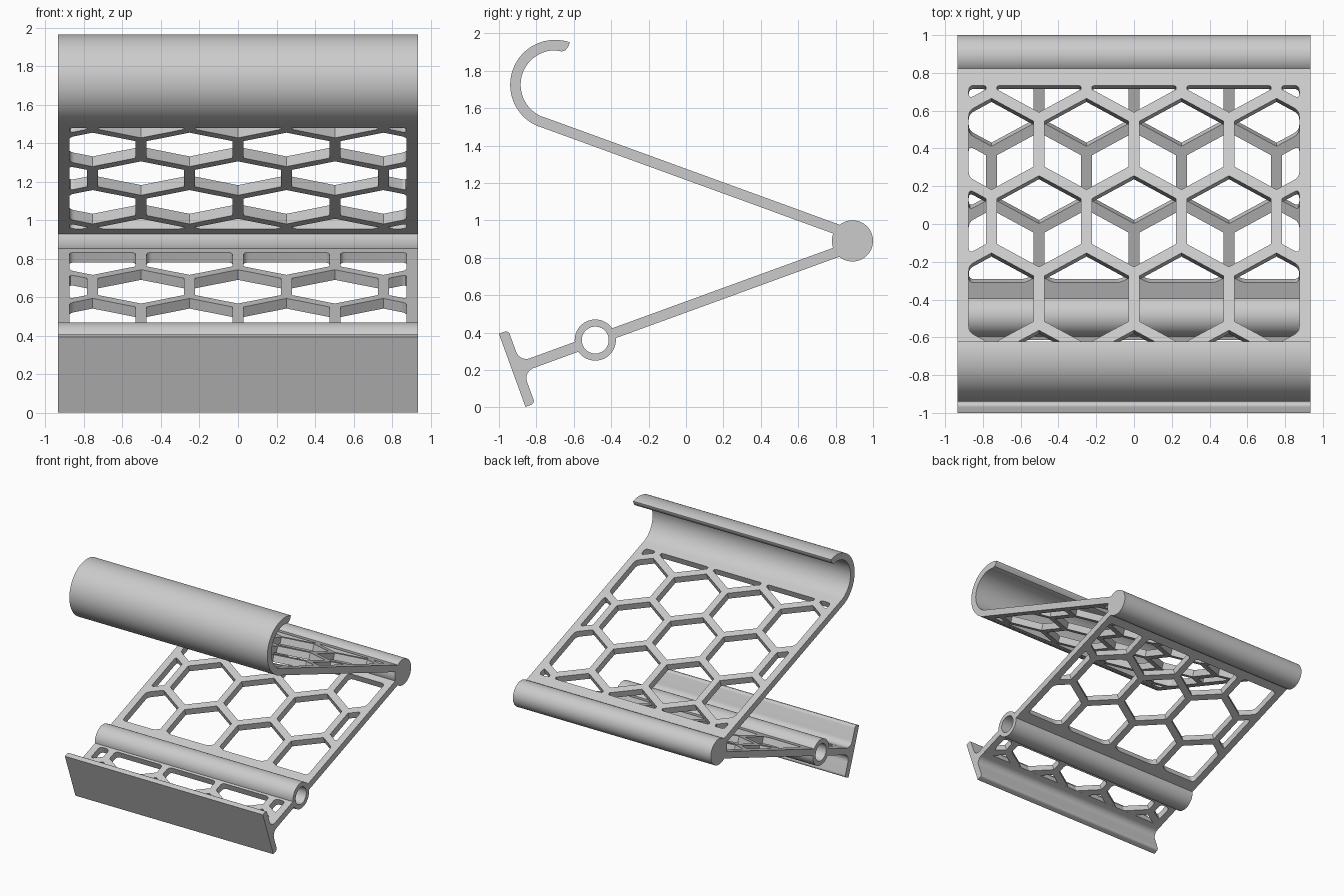
import bpy, bmesh
from math import radians, sin, cos, sqrt
from mathutils import Matrix, Vector

if "Cube" in bpy.data.objects:
    bpy.data.objects.remove(bpy.data.objects["Cube"])

HALF_WIDTH = 0.935
HALF_THICK = 0.028
HOLE_LIMIT = 0.875
PITCH = 0.503
ROW = PITCH * sqrt(3) / 2
HOLE_RADIUS = (PITCH - 0.058) / sqrt(3)
TILT = radians(20)

grey = bpy.data.materials.new("light grey")
grey.use_nodes = True
grey.diffuse_color = (0.6, 0.6, 0.6, 1)
grey.node_tree.nodes["Principled BSDF"].inputs["Base Color"].default_value = (0.6, 0.6, 0.6, 1)


def solid(name, loops, half_depth, matrix):
    """Extrude an outline (and its holes) into a mesh object."""
    curve = bpy.data.curves.new(name, 'CURVE')
    curve.dimensions = '2D'
    curve.fill_mode = 'BOTH'
    curve.extrude = half_depth
    for loop in loops:
        spline = curve.splines.new('POLY')
        spline.points.add(len(loop) - 1)
        for point, (a, b) in zip(spline.points, loop):
            point.co = (a, b, 0, 1)
        spline.use_cyclic_u = True
    temp = bpy.data.objects.new(name + " outline", curve)
    bpy.context.collection.objects.link(temp)
    bpy.context.view_layer.update()
    graph = bpy.context.evaluated_depsgraph_get()
    mesh = bpy.data.meshes.new_from_object(temp.evaluated_get(graph))
    bpy.data.objects.remove(temp)
    bm = bmesh.new()
    bm.from_mesh(mesh)
    bmesh.ops.remove_doubles(bm, verts=bm.verts, dist=0.0001)
    bmesh.ops.recalc_face_normals(bm, faces=bm.faces)
    for face in bm.faces:
        face.smooth = True
        face.material_index = 0
    bm.to_mesh(mesh)
    bm.free()
    mesh.set_sharp_from_angle(angle=radians(30))
    mesh.materials.clear()
    mesh.materials.append(grey)
    obj = bpy.data.objects.new(name, mesh)
    obj.matrix_world = matrix
    bpy.context.collection.objects.link(obj)
    return obj


def arc(cx, cy, r, start, end, steps):
    angles = [radians(start + (end - start) * i / steps) for i in range(steps + 1)]
    return [(cx + r * cos(a), cy + r * sin(a)) for a in angles]


def circle(r):
    return arc(0, 0, r, 0, 360, 64)[:-1]


def clip(poly, axis, limit, sign):
    """Keep the part of a polygon on one side of an axis line."""
    out = []
    for i, q in enumerate(poly):
        p = poly[i - 1]
        dp, dq = sign * (limit - p[axis]), sign * (limit - q[axis])
        if (dp >= 0) != (dq >= 0):
            out.append(p.lerp(q, dp / (dp - dq)))
        if dq >= 0:
            out.append(q)
    return out


def soften(poly, low, high):
    """Round the corners that lie on the border of the hole area."""
    out = []
    for i, p in enumerate(poly):
        on_border = (abs(abs(p.x) - HOLE_LIMIT) < 0.001
                     or min(abs(p.y - low), abs(p.y - high)) < 0.001)
        if not on_border:
            out.append(p)
            continue
        ends = []
        for q in (poly[i - 1], poly[(i + 1) % len(poly)]):
            d = q - p
            ends.append(p + d * min(0.45, 0.03 / max(d.length, 0.001)))
        for t in (0, 0.25, 0.5, 0.75, 1):
            out.append(ends[0].lerp(p, t).lerp(p.lerp(ends[1], t), t))
    return out


def honeycomb(low, high):
    """Hexagon holes trimmed to a rectangle; even rows sit on the centre line."""
    holes = []
    for row in range(-4, 4):
        for col in range(-3, 4):
            cx = (col + 0.5 * (row % 2)) * PITCH
            poly = [Vector(p) for p in arc(cx, row * ROW, HOLE_RADIUS, 30, 330, 5)]
            for axis, limit, sign in ((0, HOLE_LIMIT, 1), (0, -HOLE_LIMIT, -1),
                                      (1, high, 1), (1, low, -1)):
                poly = clip(poly, axis, limit, sign) if poly else poly
            if len(poly) < 3:
                continue
            area = 0.5 * abs(sum(poly[i - 1].cross(p) for i, p in enumerate(poly)))
            if area > 0.0008:
                holes.append(soften(poly, low, high))
    return holes


def panel(name, start, end, low, high, matrix):
    w = HALF_WIDTH
    border = [(-w, start), (w, start), (w, end), (-w, end)]
    solid(name, [border] + honeycomb(low, high), HALF_THICK, matrix)


def place(y, z):
    return Matrix.Translation((0, y, z))


# Profiles are drawn in the y-z plane and extruded along x
SIDE = Matrix.Rotation(radians(90), 4, 'Z') @ Matrix.Rotation(radians(90), 4, 'X')

# Perforated panels
upper = place(0.005, 1.244) @ Matrix.Rotation(-TILT, 4, 'X')
lower = place(0.253, 0.629) @ Matrix.Rotation(TILT, 4, 'X')
panel("upper_panel", -0.827, 0.87, -0.766, 0.766, upper)
panel("lower_panel", -0.69, 0.60, -0.59, 0.52, lower)
panel("foot_panel", -1.16, -0.88, -1.125, -0.912, lower)

# Hinge rod joining the panels
solid("hinge_rod", [circle(0.11)], HALF_WIDTH, place(0.89, 0.89) @ SIDE)

# Hollow tube in the lower panel
solid("hollow_tube", [circle(0.11), circle(0.072)], HALF_WIDTH, place(-0.485, 0.36) @ SIDE)

# Curved hook with a rounded lip
hook = arc(0, 0, 0.24, 71, 250, 40) + arc(0, 0, 0.184, 250, 90, 36)
hook += [(0.035, 0.178), (0.055, 0.184), (0.07, 0.203), (0.078, 0.222)]
solid("hook", [hook], HALF_WIDTH, place(-0.70, 1.725) @ SIDE)

# Cross bar at the foot, filleted into its panel
half = [(-0.473, 0.208)] + arc(-0.44, 0.187, 0.021, 90, 0, 5)
half += arc(-0.362, 0.085, 0.057, 180, 270, 8) + [(-0.318, HALF_THICK)]
bar = half + [(u, -v) for u, v in reversed(half)]
solid("foot_bar", [bar], HALF_WIDTH,
      place(-0.485, 0.36) @ Matrix.Rotation(TILT, 4, 'X') @ SIDE)
